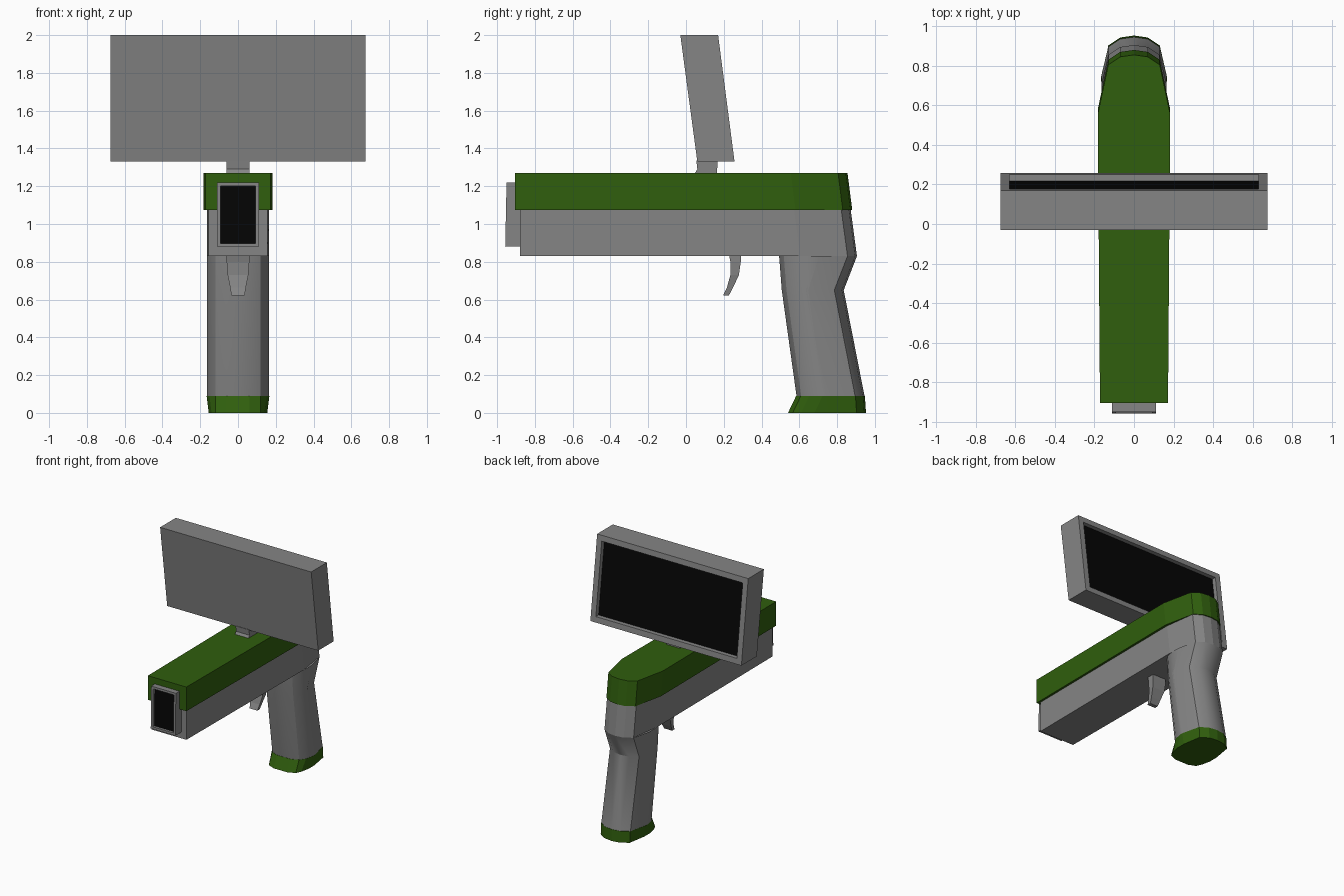
import bpy, bmesh

if "Cube" in bpy.data.objects:
    bpy.data.objects.remove(bpy.data.objects["Cube"])


def material(name, colour):
    m = bpy.data.materials.new(name)
    m.diffuse_color = (*colour, 1)
    m.use_nodes = True
    m.node_tree.nodes["Principled BSDF"].inputs["Base Color"].default_value = m.diffuse_color
    return m


GREY = material("dark_grey", (0.235, 0.235, 0.235))
GREEN = material("green", (0.029, 0.112, 0.004))
BLACK = material("black", (0.0015, 0.0015, 0.0015))


def finish(name, bm, mat=GREY):
    mesh = bpy.data.meshes.new(name)
    bm.to_mesh(mesh)
    bm.free()
    mesh.materials.append(mat)
    ob = bpy.data.objects.new(name, mesh)
    bpy.context.collection.objects.link(ob)
    return ob


def loft_bm(rings, cap_first=True):
    """Skin a list of closed point rings and cap the ends."""
    bm = bmesh.new()
    loops = [[bm.verts.new(p) for p in ring] for ring in rings]
    n = len(loops[0])
    for a, b in zip(loops, loops[1:]):
        for i in range(n):
            j = (i + 1) % n
            bm.faces.new((a[i], a[j], b[j], b[i]))
    if cap_first:
        bm.faces.new(loops[0])
    bm.faces.new(loops[-1])
    bmesh.ops.recalc_face_normals(bm, faces=bm.faces[:])
    return bm


def mirrored(half, z):
    """Half plan (front to back, x >= 0) to a full ring at height z."""
    other = [(-x, y) for x, y in reversed(half) if x > 0]
    return [(x, y, z) for x, y in half + other]


def rounded_back(w, yb):
    return [(w, yb - 0.3), (0.13, yb - 0.05), (0.07, yb - 0.01), (0, yb)]


def body_ring(wf, w, yf, yb, z):
    return mirrored([(wf, yf)] + rounded_back(w, yb), z)


def grip_ring(w, yf, yb, z):
    return mirrored([(0.06, yf), (0.12, yf + 0.025), (w - 0.015, yf + 0.07),
                     (w, yf + 0.14), (w, yb - 0.2)] + rounded_back(w, yb)[1:], z)


def box_ring(hx, y0, y1, z):
    return [(hx, y0, z), (hx, y1, z), (-hx, y1, z), (-hx, y0, z)]


def recessed_box(name, rings, side, border, depth):
    """Box whose front (side=-1) or back (side=1) holds a sunken black panel."""
    bm = loft_bm(rings)
    face = max(bm.faces, key=lambda f: f.normal.y * side)
    bmesh.ops.inset_individual(bm, faces=[face], thickness=border,
                               use_even_offset=True)
    floor = bmesh.ops.extrude_discrete_faces(bm, faces=[face])["faces"][0]
    for v in floor.verts:
        v.co.y -= side * depth
    corners = [v.co.copy() for v in floor.verts]
    bmesh.ops.delete(bm, geom=[floor], context='FACES_ONLY')
    finish(name, bm)
    panel = bmesh.new()
    face = panel.faces.new([panel.verts.new(c) for c in corners])
    face.normal_update()
    if face.normal.y * side < 0:
        face.normal_flip()
    finish(name + "_panel", panel, BLACK)


def smooth(ob):
    bpy.ops.object.select_all(action='DESELECT')
    ob.select_set(True)
    bpy.context.view_layer.objects.active = ob
    bpy.ops.object.shade_smooth_by_angle(angle=0.5)


# Main body and its green top cover
finish("body", loft_bm([body_ring(0.155, 0.165, -0.88, 0.905, 0.83),
                        body_ring(0.155, 0.165, -0.88, 0.87, 1.09)]))
finish("top_cover", loft_bm([body_ring(0.172, 0.183, -0.905, 0.88, 1.075),
                             body_ring(0.172, 0.183, -0.905, 0.855, 1.27)]), GREEN)

# Pistol grip and green foot
smooth(finish("grip", loft_bm([grip_ring(0.165, 0.493, 0.905, 0.83),
                               grip_ring(0.165, 0.507, 0.835, 0.65),
                               grip_ring(0.165, 0.585, 0.945, 0.09)], False)))
finish("grip_foot", loft_bm([grip_ring(0.166, 0.583, 0.947, 0.09),
                             grip_ring(0.155, 0.54, 0.953, 0.0)]), GREEN)

# Scanner window at the front
recessed_box("scan_window", [box_ring(0.11, -0.957, -0.875, 0.88),
                             box_ring(0.11, -0.95, -0.875, 1.22)], -1, 0.018, 0.02)

# Leaning display and its short neck
recessed_box("display", [box_ring(0.675, 0.06, 0.257, 1.33),
                         box_ring(0.675, -0.03, 0.17, 2.0)], 1, 0.045, 0.035)
finish("display_neck", loft_bm([box_ring(0.06, 0.045, 0.165, 1.265),
                                box_ring(0.06, 0.06, 0.165, 1.29),
                                box_ring(0.06, 0.055, 0.168, 1.335)]))

# Curved trigger: half width, front y, back y, z
trigger = [(0.06, 0.228, 0.29, 0.835), (0.06, 0.235, 0.29, 0.80),
           (0.055, 0.235, 0.28, 0.73), (0.042, 0.217, 0.25, 0.665),
           (0.035, 0.197, 0.227, 0.622)]
finish("trigger", loft_bm([box_ring(*t) for t in trigger]))
